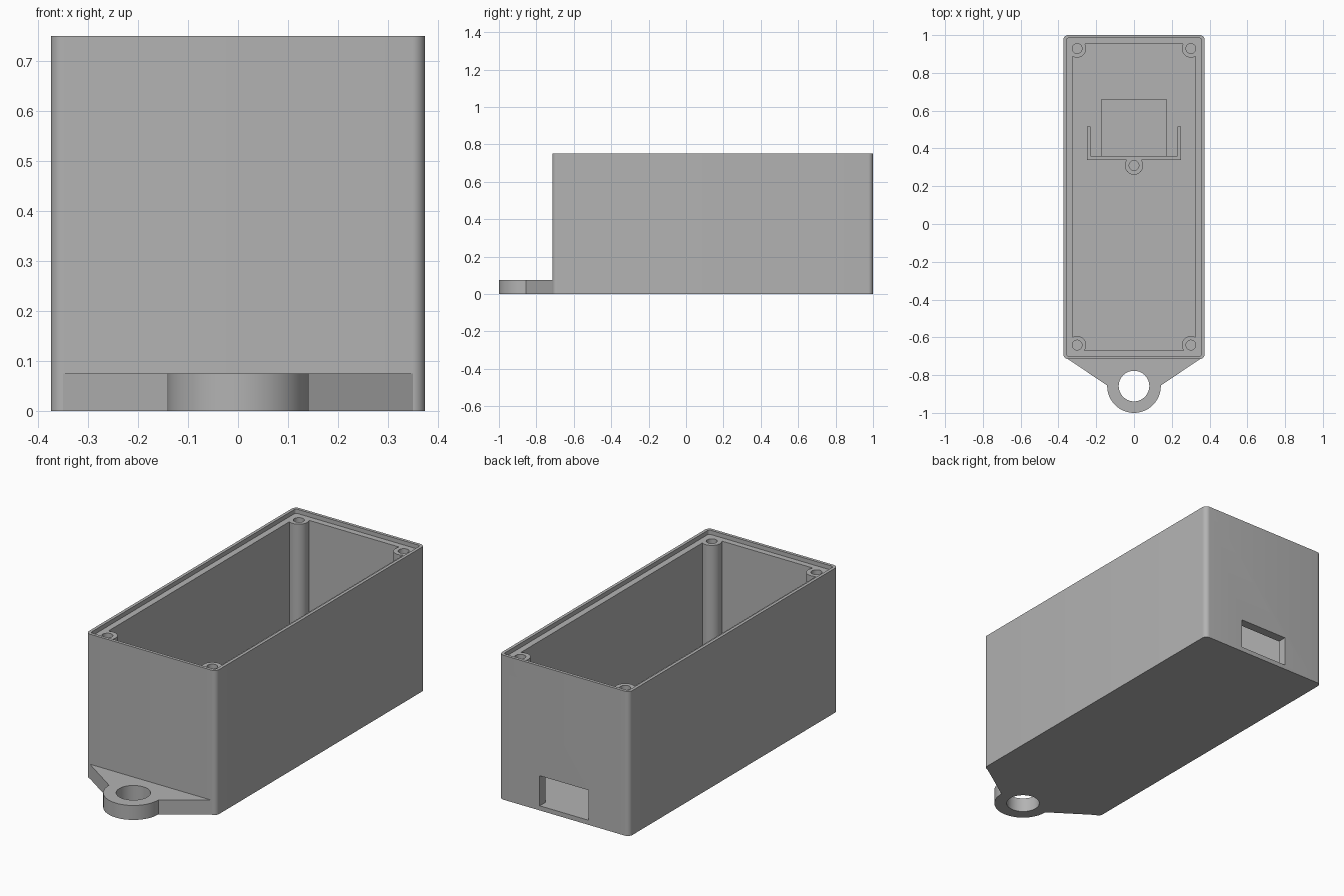
import bpy, bmesh
from math import cos, sin, pi, radians

cube = bpy.data.objects.get("Cube")
if cube:
    bpy.data.objects.remove(cube, do_unlink=True)

grey = bpy.data.materials.new("light grey plastic")
grey.use_nodes = True
COLOUR = (0.45, 0.45, 0.45, 1)
grey.diffuse_color = COLOUR
grey.node_tree.nodes["Principled BSDF"].inputs["Base Color"].default_value = COLOUR

HEIGHT, LEDGE, FLOOR = 0.75, 0.728, 0.024
BACK, FRONT, HALF = 1.0, -0.715, 0.374


def prism(name, outline, z0, z1):
    """Extrude a counter-clockwise outline from z0 to z1."""
    bm = bmesh.new()
    face = bm.faces.new([bm.verts.new((x, y, z0)) for x, y in outline])
    top = bmesh.ops.extrude_face_region(bm, geom=[face])["geom"]
    bmesh.ops.translate(bm, vec=(0, 0, z1 - z0),
                        verts=[v for v in top if isinstance(v, bmesh.types.BMVert)])
    bmesh.ops.recalc_face_normals(bm, faces=bm.faces)
    mesh = bpy.data.meshes.new(name)
    bm.to_mesh(mesh)
    bm.free()
    mesh.materials.append(grey)
    obj = bpy.data.objects.new(name, mesh)
    bpy.context.collection.objects.link(obj)
    return obj


def arc(cx, cy, r, a0, a1, n):
    steps = [radians(a0 + (a1 - a0) * i / n) for i in range(n + 1)]
    return [(cx + r * cos(a), cy + r * sin(a)) for a in steps]


def cylinder(name, cx, cy, r, z0, z1, n=48):
    return prism(name, arc(cx, cy, r, 0, 360, n)[:-1], z0, z1)


def rect(x0, x1, y0, y1):
    return [(x0, y0), (x1, y0), (x1, y1), (x0, y1)]


def rounded(inset, r):
    """Box outline moved inward by inset, with corner radius r."""
    x, y0, y1 = HALF - inset - r, FRONT + inset + r, BACK - inset - r
    corners = [(x, y1), (-x, y1), (-x, y0), (x, y0)]
    return [p for i, (cx, cy) in enumerate(corners)
            for p in arc(cx, cy, r, 90 * i, 90 * i + 90, 8)]


def combine(target, tool, operation):
    """Apply a boolean and discard the tool."""
    mod = target.modifiers.new("boolean", 'BOOLEAN')
    mod.operation, mod.solver, mod.object = operation, 'EXACT', tool
    deps = bpy.context.evaluated_depsgraph_get()
    mesh = bpy.data.meshes.new_from_object(target.evaluated_get(deps))
    target.modifiers.clear()
    target.data = mesh
    bpy.data.objects.remove(tool, do_unlink=True)


def smooth(obj):
    bpy.ops.object.select_all(action='DESELECT')
    obj.select_set(True)
    bpy.context.view_layer.objects.active = obj
    bpy.ops.object.shade_smooth_by_angle(angle=radians(30))


# Open box with a stepped rim that takes a lid
box = prism("box_shell", rounded(0, 0.026), 0, HEIGHT)
combine(box, prism("cavity", rect(-0.326, 0.326, -0.669, 0.953), FLOOR, 1), 'DIFFERENCE')
combine(box, prism("rim_step", rounded(0.016, 0.012), LEDGE, 1), 'DIFFERENCE')

# Corner screw posts, joined to the walls, then drilled
spots = [(sx * 0.301, y) for sx in (-1, 1) for y in (0.929, -0.641)]
for x, y in spots:
    combine(box, cylinder("post", x, y, 0.048, FLOOR / 2, LEDGE), 'UNION')
for x, y in spots:
    combine(box, cylinder("post_hole", x, y, 0.026, 0.3, 1, 32), 'DIFFERENCE')

# Connector opening in the back wall, level with the floor
combine(box, prism("back_slot", rect(-0.14, 0.14, 0.9, 1.1), FLOOR, 0.18), 'DIFFERENCE')
smooth(box)

# Hanging tab with a ring at the front
tab = prism("hanging_tab", [(0.35, FRONT + 0.01), (-0.35, FRONT + 0.01), (-0.35, FRONT),
                            (-0.13, -0.863), (0.13, -0.863), (0.35, FRONT)], 0, 0.075)
combine(tab, cylinder("ring", 0, -0.858, 0.142, 0, 0.075, 64), 'UNION')
combine(tab, cylinder("ring_hole", 0, -0.858, 0.081, -0.1, 0.2, 64), 'DIFFERENCE')
smooth(tab)

# Circuit board support pad on the floor
prism("board_pad", rect(-0.174, 0.174, 0.35, 0.66), FLOOR / 2, 0.07)

# U-shaped board bracket with a screw boss
bracket = prism("board_bracket", [(-0.25, 0.34), (0.25, 0.34), (0.25, 0.515), (0.23, 0.515),
                                  (0.23, 0.36), (-0.23, 0.36), (-0.23, 0.515),
                                  (-0.25, 0.515)], FLOOR / 2, 0.12)
combine(bracket, cylinder("boss", 0, 0.31, 0.049, FLOOR / 2, 0.12), 'UNION')
combine(bracket, cylinder("boss_hole", 0, 0.31, 0.026, FLOOR, 0.5, 32), 'DIFFERENCE')
smooth(bracket)
